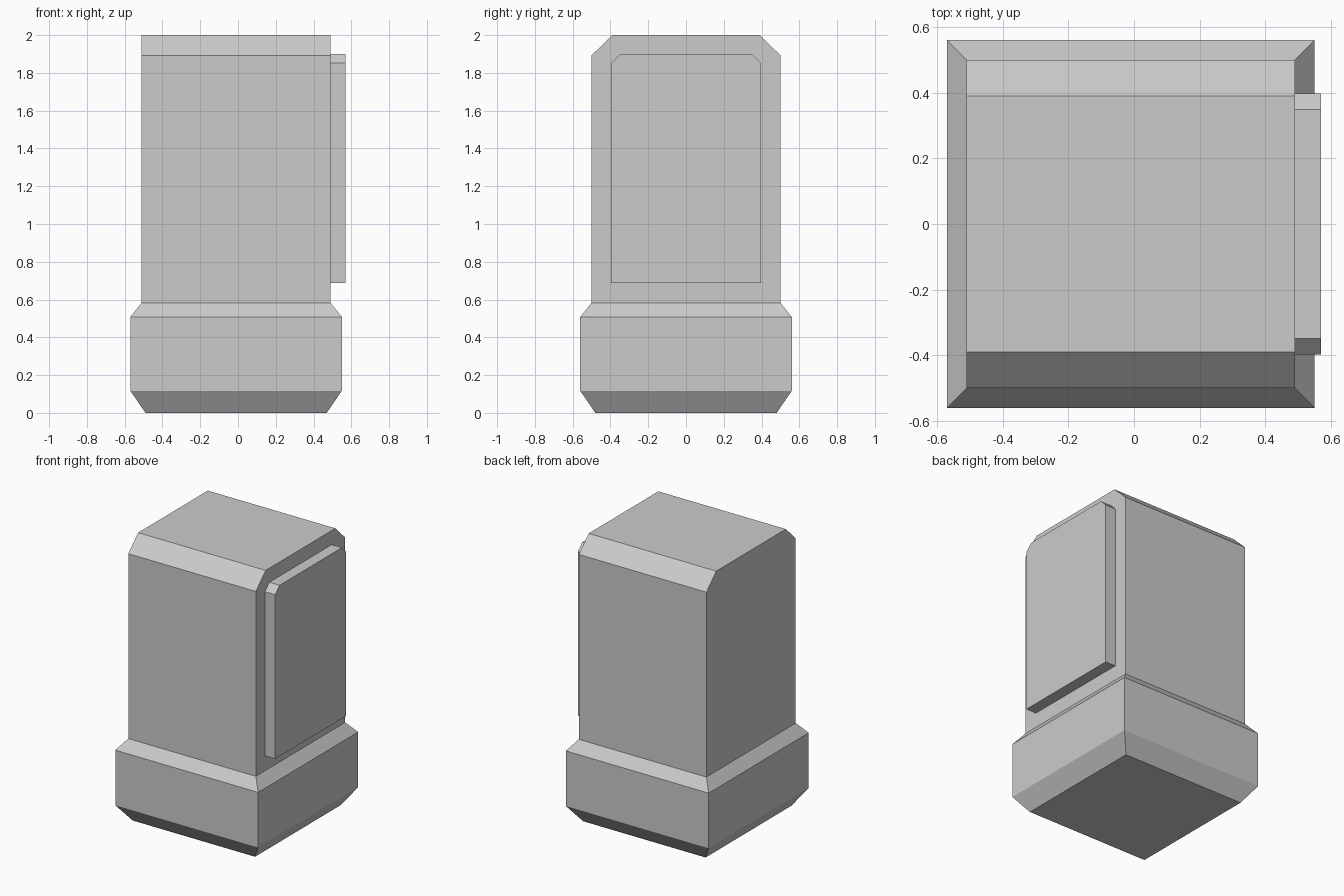
import bpy, bmesh

if "Cube" in bpy.data.objects:
    bpy.data.objects.remove(bpy.data.objects["Cube"])


def loft(name, rings):
    """Stack rectangular rings (x_min, x_max, half_depth, z) into a closed solid."""
    bm = bmesh.new()
    loops = [[bm.verts.new(p) for p in
              ((x0, -y, z), (x1, -y, z), (x1, y, z), (x0, y, z))]
             for x0, x1, y, z in rings]
    for low, high in zip(loops, loops[1:]):
        for i in range(4):
            j = (i + 1) % 4
            bm.faces.new((low[i], low[j], high[j], high[i]))
    bm.faces.new(loops[0][::-1])
    bm.faces.new(loops[-1])
    bmesh.ops.recalc_face_normals(bm, faces=bm.faces)
    # Merge coplanar side faces above the body walls
    bmesh.ops.dissolve_limit(bm, angle_limit=0.01, verts=bm.verts, edges=bm.edges)
    mesh = bpy.data.meshes.new(name)
    bm.to_mesh(mesh)
    bm.free()
    obj = bpy.data.objects.new(name, mesh)
    bpy.context.collection.objects.link(obj)
    return obj


# Body: bevelled foot, wide collar, straight shaft, top bevelled front and back
loft("body", [
    (-0.49, 0.47, 0.48, 0.0),
    (-0.57, 0.55, 0.56, 0.117),
    (-0.57, 0.55, 0.56, 0.508),
    (-0.51, 0.49, 0.50, 0.583),
    (-0.51, 0.49, 0.50, 1.893),
    (-0.51, 0.49, 0.39, 2.0),
])

# Raised panel on the right side with clipped upper corners
loft("side_panel", [
    (0.49, 0.57, 0.397, 0.688),
    (0.49, 0.57, 0.397, 1.852),
    (0.49, 0.57, 0.349, 1.90),
])
